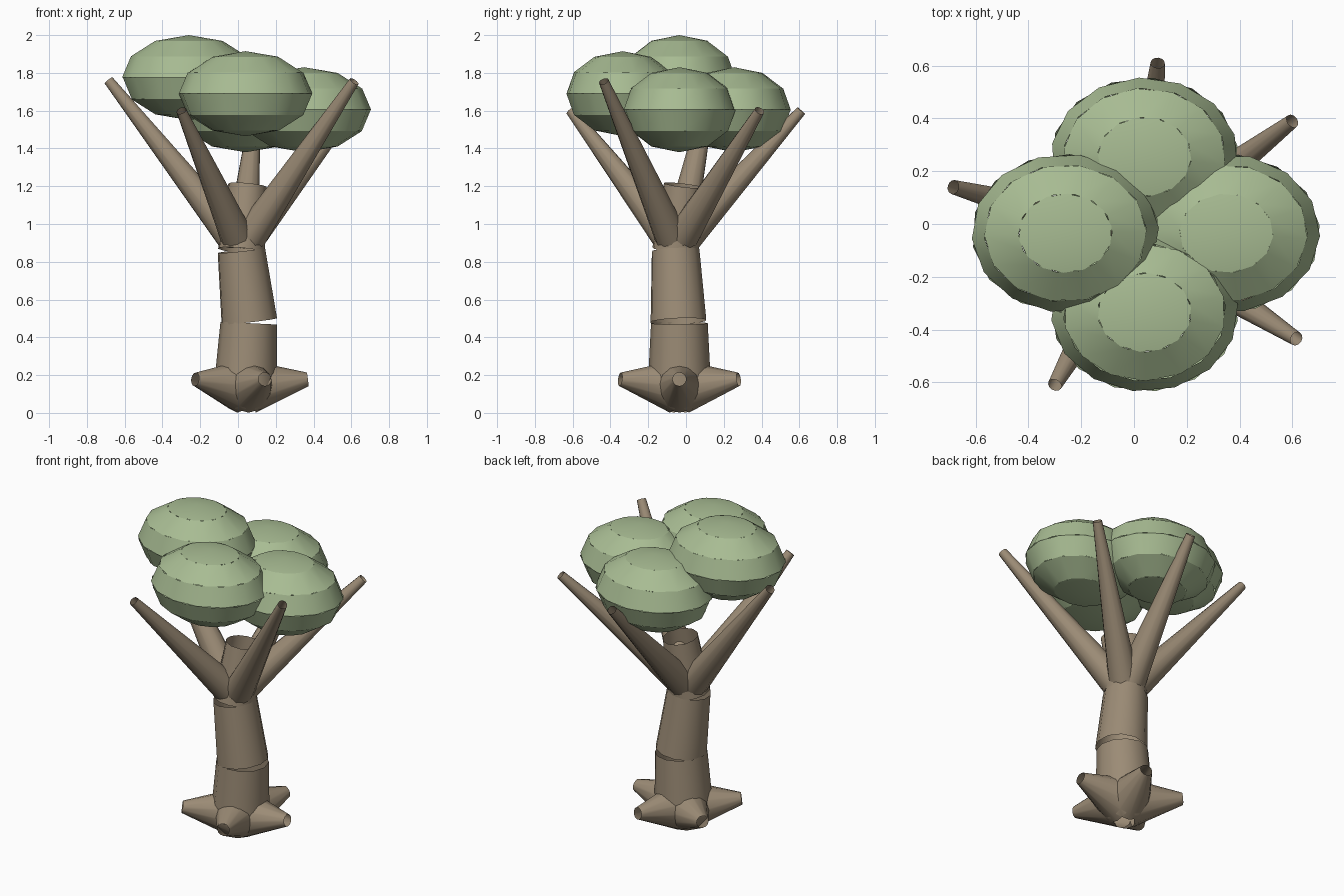
import bpy, bmesh, math, random
from mathutils import Vector, Matrix

if "Cube" in bpy.data.objects:
    bpy.data.objects.remove(bpy.data.objects["Cube"])

random.seed(4)
SIDES = 12


def material(name, rgb):
    m = bpy.data.materials.new(name)
    m.diffuse_color = (*rgb, 1)
    m.use_nodes = True
    m.node_tree.nodes["Principled BSDF"].inputs["Base Color"].default_value = m.diffuse_color
    return m


bark = material("bark", (0.33, 0.26, 0.18))
leaf = material("leaf", (0.39, 0.50, 0.29))


def finish(bm, name, mat):
    for f in bm.faces:
        f.smooth = True
    me = bpy.data.meshes.new(name)
    bm.to_mesh(me)
    bm.free()
    me.materials.append(mat)
    ob = bpy.data.objects.new(name, me)
    bpy.context.collection.objects.link(ob)
    return ob


def limb(name, a, b, ra, rb):
    """Open tapered tube from point a to point b."""
    a, b = Vector(a), Vector(b)
    axis = b - a
    bm = bmesh.new()
    bmesh.ops.create_cone(
        bm, cap_ends=False, segments=SIDES, radius1=ra, radius2=rb, depth=axis.length,
        matrix=Matrix.Translation((a + b) / 2) @ axis.to_track_quat('Z', 'Y').to_matrix().to_4x4())
    return finish(bm, name, mat=bark)


def foliage(name, centre, size, rings=6, sides=14):
    """Ellipsoid of separate latitude bands, each twisted a little so slits open between them."""
    bm = bmesh.new()
    for i in range(rings):
        twist = random.uniform(0, math.tau / sides)
        loops = []
        for lat in (math.pi * (i / rings - 0.5), math.pi * ((i + 1) / rings - 0.5)):
            r, z = math.cos(lat), math.sin(lat)
            loops.append([bm.verts.new((r * math.cos(t) * size[0] + centre[0],
                                        r * math.sin(t) * size[1] + centre[1],
                                        z * size[2] + centre[2]))
                          for t in (twist + math.tau * k / sides for k in range(sides))])
        lo, hi = loops
        for k in range(sides):
            n = (k + 1) % sides
            bm.faces.new((lo[k], lo[n], hi[n], hi[k]))
    # close the poles
    bmesh.ops.remove_doubles(bm, verts=bm.verts, dist=0.0005)
    return finish(bm, name, leaf)


# Trunk: three tilted, stacked segments
limb("trunk_lower", (0.04, -0.035, 0.13), (0.057, -0.035, 0.475), 0.168, 0.150)
limb("trunk_middle", (0.06, -0.04, 0.485), (0.018, -0.055, 0.86), 0.150, 0.128)
limb("trunk_upper", (0.018, -0.055, 0.86), (0.05, -0.015, 1.205), 0.125, 0.103)

# Roots: five stubby cones around the base
for i in range(5):
    t = math.radians(72 * i)
    c, s = math.cos(t), math.sin(t)
    limb(f"root_{i + 1}", (0.04 + 0.035 * c, -0.035 + 0.035 * s, 0.140),
         (0.04 + 0.33 * c, -0.035 + 0.33 * s, 0.178), 0.140, 0.036)

# Branches: five long tapered limbs fanning out of the trunk
tips = [(0.09, 0.61, 1.60), (0.60, 0.39, 1.60), (0.615, -0.435, 1.755),
        (-0.30, -0.61, 1.60), (-0.685, 0.14, 1.76)]
for i, tip in enumerate(tips):
    out = Vector((tip[0] - 0.02, tip[1] + 0.05, 0)).normalized() * 0.05
    limb(f"branch_{i + 1}", (0.02 + out.x, -0.05 + out.y, 0.93), tip, 0.088, 0.027)

# Foliage: four flattened clumps around the trunk axis
for name, x, y, z in (("left", -0.26, -0.035, 1.775), ("front", 0.04, -0.335, 1.69),
                      ("right", 0.35, -0.035, 1.605), ("back", 0.04, 0.255, 1.605)):
    foliage(f"foliage_{name}", (x, y, z), (0.355, 0.30, 0.225))
